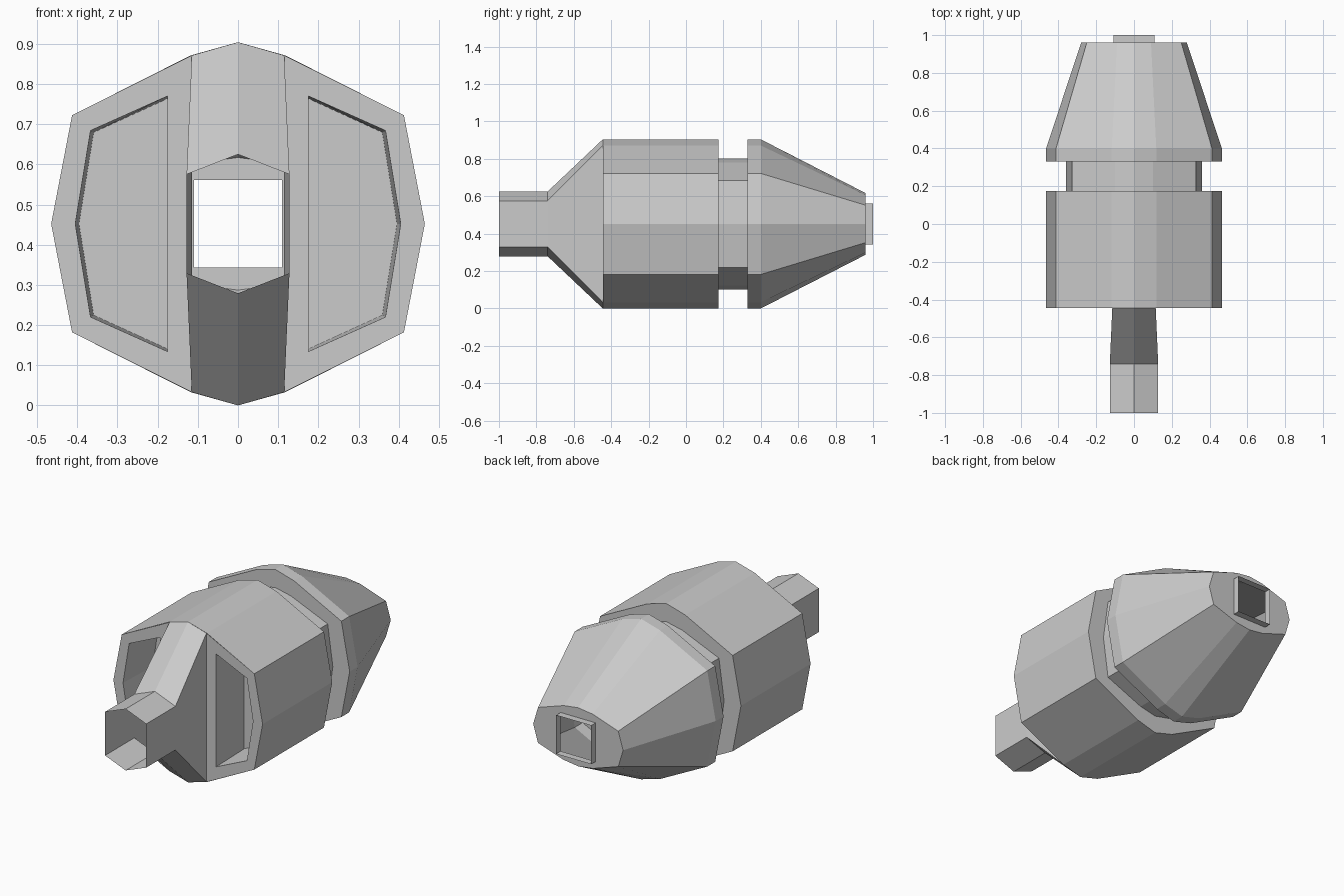
import bpy, bmesh

cube = bpy.data.objects.get("Cube")
if cube:
    bpy.data.objects.remove(cube, do_unlink=True)

MID = 0.452  # height of the long axis

grey = bpy.data.materials.new("light grey")
grey.use_nodes = True
colour = (0.6, 0.6, 0.6, 1)
grey.diffuse_color = colour
grey.node_tree.nodes["Principled BSDF"].inputs["Base Color"].default_value = colour


def ring(quarter):
    """Mirror points running from the top to the side into a closed outline."""
    right = quarter + [(x, -z) for x, z in reversed(quarter) if z > 0]
    return right + [(-x, z) for x, z in reversed(right) if x > 0]


def loft(name, sections, cap_last=False, mirror=False):
    """Skin equal-length outlines given as (y, points)."""
    bm = bmesh.new()
    rows = [[bm.verts.new((x, y, z + MID)) for x, z in pts] for y, pts in sections]
    n = len(rows[0])
    for a, b in zip(rows, rows[1:]):
        for i in range(n):
            j = (i + 1) % n
            bm.faces.new((a[i], a[j], b[j], b[i]))
    if cap_last:
        bm.faces.new(rows[-1])
    if mirror:
        copy = bmesh.ops.duplicate(bm, geom=bm.verts[:] + bm.edges[:] + bm.faces[:])
        for v in copy["geom"]:
            if isinstance(v, bmesh.types.BMVert):
                v.co.x = -v.co.x
        bmesh.ops.reverse_faces(
            bm, faces=[f for f in copy["geom"] if isinstance(f, bmesh.types.BMFace)])
    mesh = bpy.data.meshes.new(name)
    bm.to_mesh(mesh)
    bm.free()
    mesh.materials.append(grey)
    obj = bpy.data.objects.new(name, mesh)
    bpy.context.collection.objects.link(obj)
    return obj


# Cross-sections
body = ring([(0, 0.452), (0.118, 0.419), (0.413, 0.27), (0.465, 0)])
neck = ring([(0, 0.35), (0.1, 0.328), (0.328, 0.232), (0.36, 0)])
tip = ring([(0, 0.165), (0.09, 0.153), (0.25, 0.1), (0.28, 0)])
square = ring([(0, 0.109), (0.05, 0.109), (0.109, 0.109), (0.109, 0)])
wedge_base = ring([(0, 0.452), (0.115, 0.419)])
tube = ring([(0, 0.173), (0.128, 0.123)])

# Drum, groove, tapered rear, end cap and square rim as one open shell
loft("body_shell", [
    (-0.445, body), (0.175, body), (0.175, neck), (0.33, neck),
    (0.33, body), (0.4, body), (0.96, tip), (0.96, square), (1.0, square)])

# Open six-sided front tube flaring into the drum
loft("front_tube", [(-1.0, tube), (-0.74, tube), (-0.445, wedge_base)])

# Front plates with a deep recess on each side
edge = [(0.115, 0.419), (0.413, 0.27), (0.465, 0), (0.413, -0.27), (0.115, -0.419)]
recess = [(0.175, 0.318), (0.367, 0.232), (0.405, 0), (0.367, -0.232), (0.175, -0.318)]
floor = [(0.175 + (x - 0.175) * 0.96, z * 0.98) for x, z in recess]
loft("front_plates", [(-0.445, edge), (-0.445, recess), (-0.195, floor)],
     cap_last=True, mirror=True)
